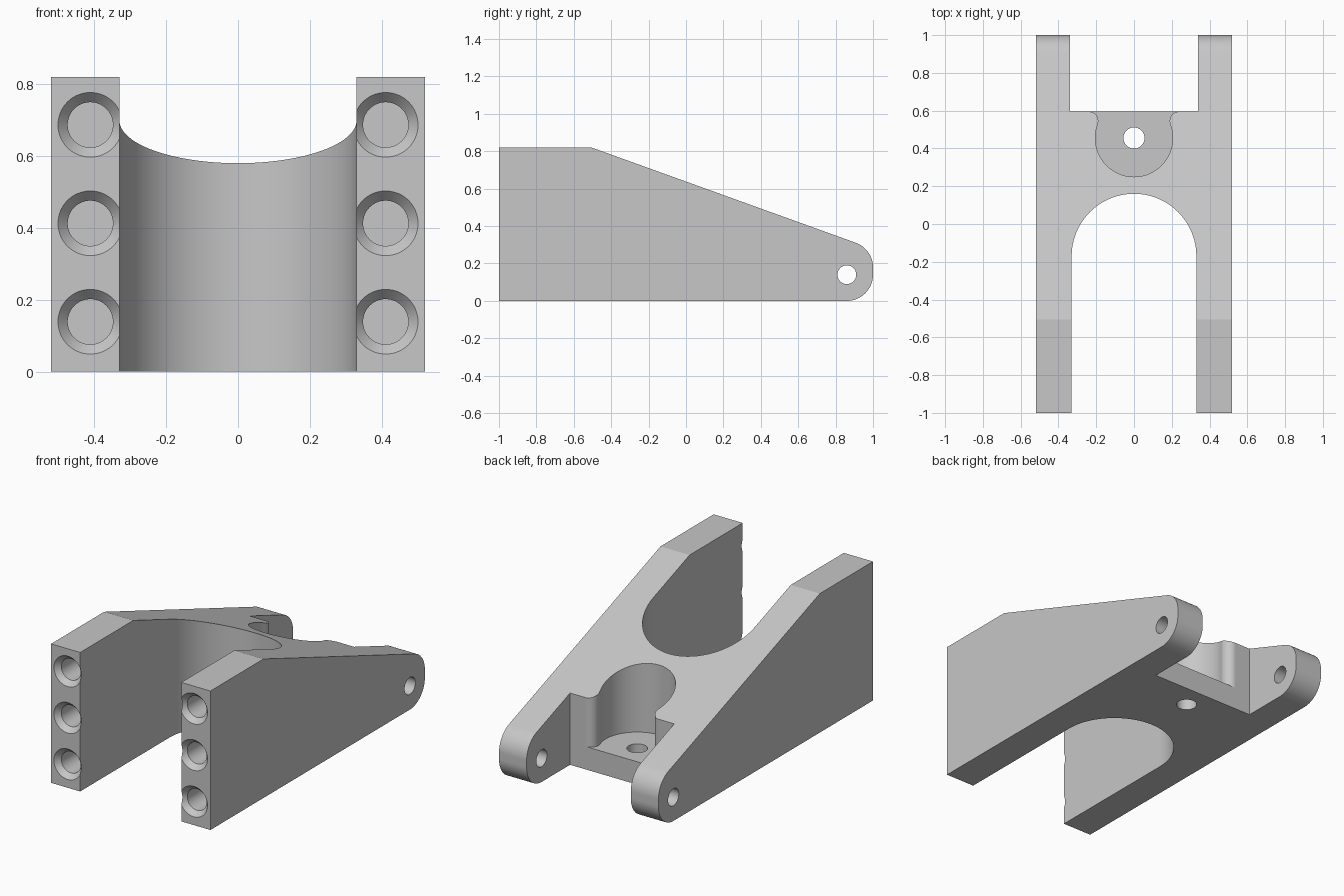
import bpy
import bmesh
from math import sin, cos, radians

cube = bpy.data.objects.get("Cube")
if cube:
    bpy.data.objects.remove(cube, do_unlink=True)

grey = bpy.data.materials.new("plain_grey")
grey.use_nodes = True
grey.diffuse_color = (0.57, 0.57, 0.57, 1)
bsdf = next(n for n in grey.node_tree.nodes if n.type == 'BSDF_PRINCIPLED')
bsdf.inputs["Base Color"].default_value = grey.diffuse_color


def arc(cx, cy, r, start, end, steps=24):
    """Points on a circular arc, angles in degrees."""
    angles = [radians(start + (end - start) * i / steps) for i in range(steps + 1)]
    return [(cx + r * cos(a), cy + r * sin(a)) for a in angles]


def circle(cx, cy, r):
    return arc(cx, cy, r, 0, 360, 64)[:-1]


def place(axis, u, v, w):
    return {'x': (w, u, v), 'y': (u, w, v), 'z': (u, v, w)}[axis]


def loft(name, axis, sections):
    """Closed solid through outlines given as (position along axis, points)."""
    bm = bmesh.new()
    rings = [[bm.verts.new(place(axis, u, v, w)) for u, v in pts]
             for w, pts in sections]
    for lower, upper in zip(rings, rings[1:]):
        for i in range(len(lower)):
            j = (i + 1) % len(lower)
            bm.faces.new((lower[i], lower[j], upper[j], upper[i]))
    bm.faces.new(rings[0][::-1])
    bm.faces.new(rings[-1])
    bmesh.ops.recalc_face_normals(bm, faces=bm.faces)
    mesh = bpy.data.meshes.new(name)
    bm.to_mesh(mesh)
    bm.free()
    mesh.materials.append(grey)
    obj = bpy.data.objects.new(name, mesh)
    bpy.context.collection.objects.link(obj)
    return obj


def prism(name, axis, pts, start, end):
    return loft(name, axis, [(start, pts), (end, pts)])


# Bracket body: side profile with sloping top and rounded tail
side = [(-1, 0), (-1, 0.82), (-0.505, 0.82)]
side += arc(0.86, 0.179, 0.14, 70, 0, 12)
side += arc(0.86, 0.14, 0.14, 0, -90, 16)
body = prism("bracket_body", 'x', side, -0.52, 0.52)

# Round-ended front slot and square rear slot
front_slot = [(-0.33, -1.2), (0.33, -1.2)] + arc(0, -0.17, 0.33, 0, 180, 48)
rear_slot = [(-0.34, 0.595), (0.34, 0.595), (0.34, 1.2), (-0.34, 1.2)]
cutters = [prism("front_slot_cutter", 'z', front_slot, -0.1, 1),
           prism("rear_slot_cutter", 'z', rear_slot, -0.1, 1)]

# Round pocket with a filleted mouth opening to the rear
pocket = [(0.239, 0.7)]
pocket += arc(0.239, 0.545, 0.05, 90, 200.6, 16)
pocket += arc(0, 0.455, 0.205, 20.6, -200.6, 48)[1:]
pocket += arc(-0.239, 0.545, 0.05, -20.6, 90, 16)[1:]
pocket += [(-0.239, 0.7)]
cutters.append(prism("pocket_cutter", 'z', pocket, 0.135, 1))

# Bolt hole in the pocket floor and pivot hole through the tails
cutters.append(prism("floor_hole_cutter", 'z', circle(0, 0.455, 0.056), -0.1, 0.3))
cutters.append(prism("pivot_hole_cutter", 'x', circle(0.86, 0.14, 0.05), -0.7, 0.7))

# Countersunk blind screw holes in the front ends of both arms
for x in (-0.411, 0.411):
    for z in (0.139, 0.413, 0.687):
        cutters.append(loft("screw_hole_cutter", 'y', [
            (-1.03, circle(x, z, 0.117)),
            (-0.97, circle(x, z, 0.063)),
            (-0.6, circle(x, z, 0.063))]))

bpy.ops.object.select_all(action='DESELECT')
body.select_set(True)
bpy.context.view_layer.objects.active = body
for cutter in cutters:
    cutter.hide_render = True
    mod = body.modifiers.new("cut", 'BOOLEAN')
    mod.operation = 'DIFFERENCE'
    mod.solver = 'EXACT'
    mod.object = cutter
    bpy.ops.object.modifier_apply(modifier=mod.name)
    bpy.data.objects.remove(cutter, do_unlink=True)

# Smooth curved walls, crisp edges, flat large faces
bpy.ops.object.shade_smooth_by_angle(angle=radians(15))
weighted = body.modifiers.new("weighted_normals", 'WEIGHTED_NORMAL')
weighted.keep_sharp = True
